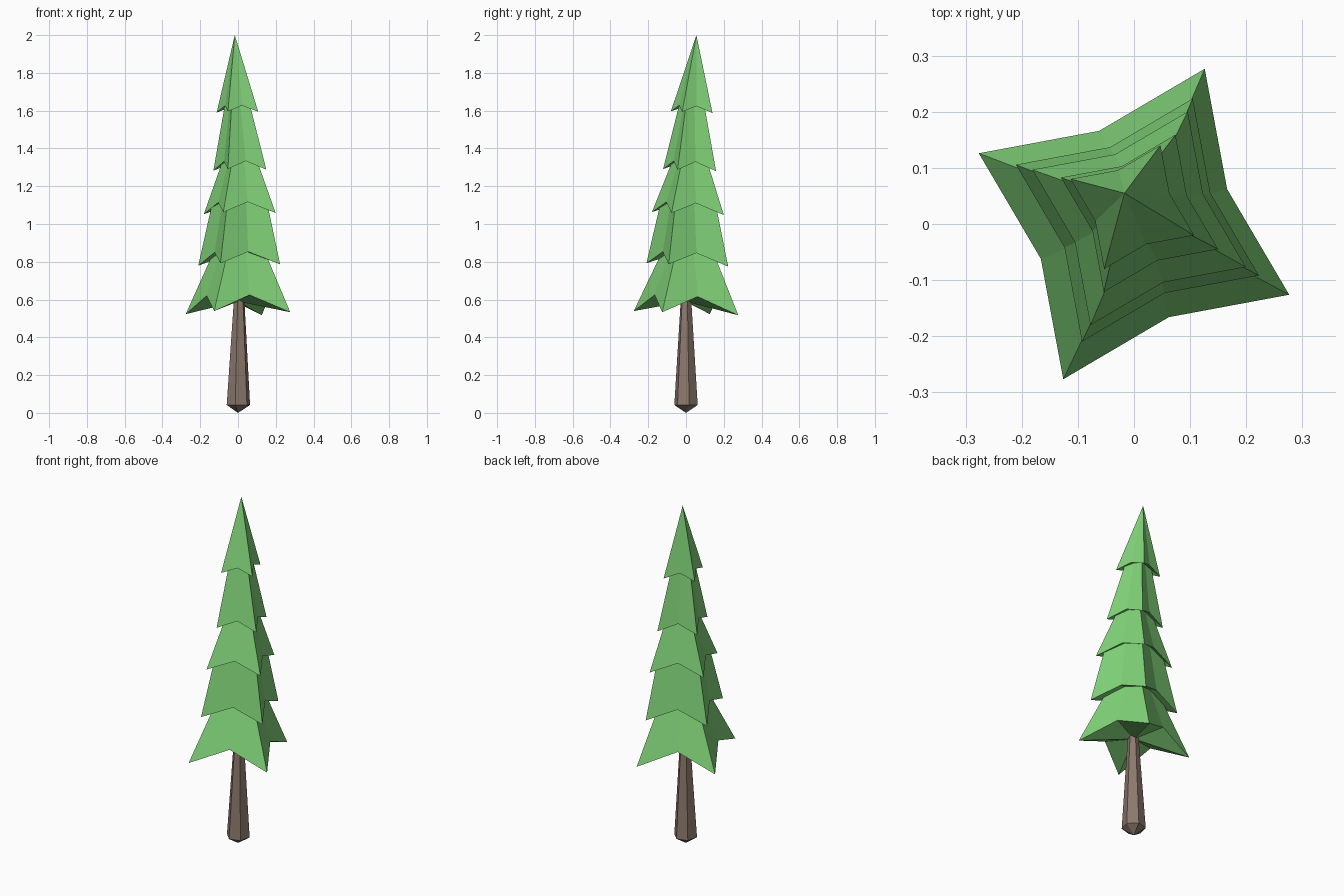
import bpy
from math import cos, sin, radians, tau
from mathutils import Vector

if "Cube" in bpy.data.objects:
    bpy.data.objects.remove(bpy.data.objects["Cube"])


def material(name, rgb):
    m = bpy.data.materials.new(name)
    m.diffuse_color = (*rgb, 1)
    m.use_nodes = True
    m.node_tree.nodes["Principled BSDF"].inputs["Base Color"].default_value = m.diffuse_color
    return m


def loft(name, rings, mat, bottom, top):
    """Skin equal-length rings, closing both ends to a single point."""
    n = len(rings[0])
    verts = [p for ring in rings for p in ring] + [Vector(bottom), Vector(top)]
    lo, hi, last = len(verts) - 2, len(verts) - 1, (len(rings) - 1) * n
    faces = []
    for i in range(n):
        j = (i + 1) % n
        faces.append((lo, j, i))
        faces.append((hi, last + i, last + j))
        for k in range(0, last, n):
            faces.append((k + i, k + j, k + n + j, k + n + i))
    mesh = bpy.data.meshes.new(name)
    mesh.from_pydata(verts, [], faces)
    mesh.materials.append(mat)
    mesh.update()
    ob = bpy.data.objects.new(name, mesh)
    bpy.context.collection.objects.link(ob)
    return ob


def star(cx, cy, r, z_tip, z_notch, tilt=0.0):
    """Four-pointed star with drooping tips."""
    pts = []
    for i in range(8):
        a = radians(-24.5 + 45 * i)
        rad, z = (r, z_tip) if i % 2 == 0 else (r * 0.583, z_notch)
        x, y = cx + rad * cos(a), cy + rad * sin(a)
        pts.append(Vector((x, y, z - tilt * (y - cy))))
    return pts


green = material("needles", (0.22, 0.65, 0.19))
brown = material("bark", (0.26, 0.19, 0.15))

# Foliage: wide skirt rings alternating with the narrower ring tucked beneath
# (centre x, centre y, skirt radius, tip z, notch z, tucked radius)
tiers = [
    (0.00, 0.00, 0.304, 0.528, 0.618, None),
    (0.006, 0.007, 0.238, 0.783, 0.848, 0.168),
    (0.009, 0.010, 0.209, 1.055, 1.112, 0.166),
    (0.010, 0.019, 0.154, 1.285, 1.330, 0.108),
    (-0.003, 0.030, 0.121, 1.592, 1.625, 0.075),
]
rings = []
for cx, cy, r, zt, zn, tuck in tiers:
    if tuck:
        rings.append(star(cx, cy, tuck, zt + 0.03, zn + 0.008))
    rings.append(star(cx, cy, r, zt, zn, 0.04))
loft("foliage", rings, green, (0, 0, 0.59), (-0.017, 0.055, 2.0))


# Trunk: tapered six-sided post with a blunt pointed foot
def hexagon(cx, r, z):
    return [Vector((cx + r * cos(radians(15) + tau * i / 6),
                    r * sin(radians(15) + tau * i / 6), z)) for i in range(6)]


loft("trunk", [hexagon(0.002, 0.064, 0.042), hexagon(0.006, 0.028, 0.61)],
     brown, (0, 0, 0), (0.006, 0, 0.62))
